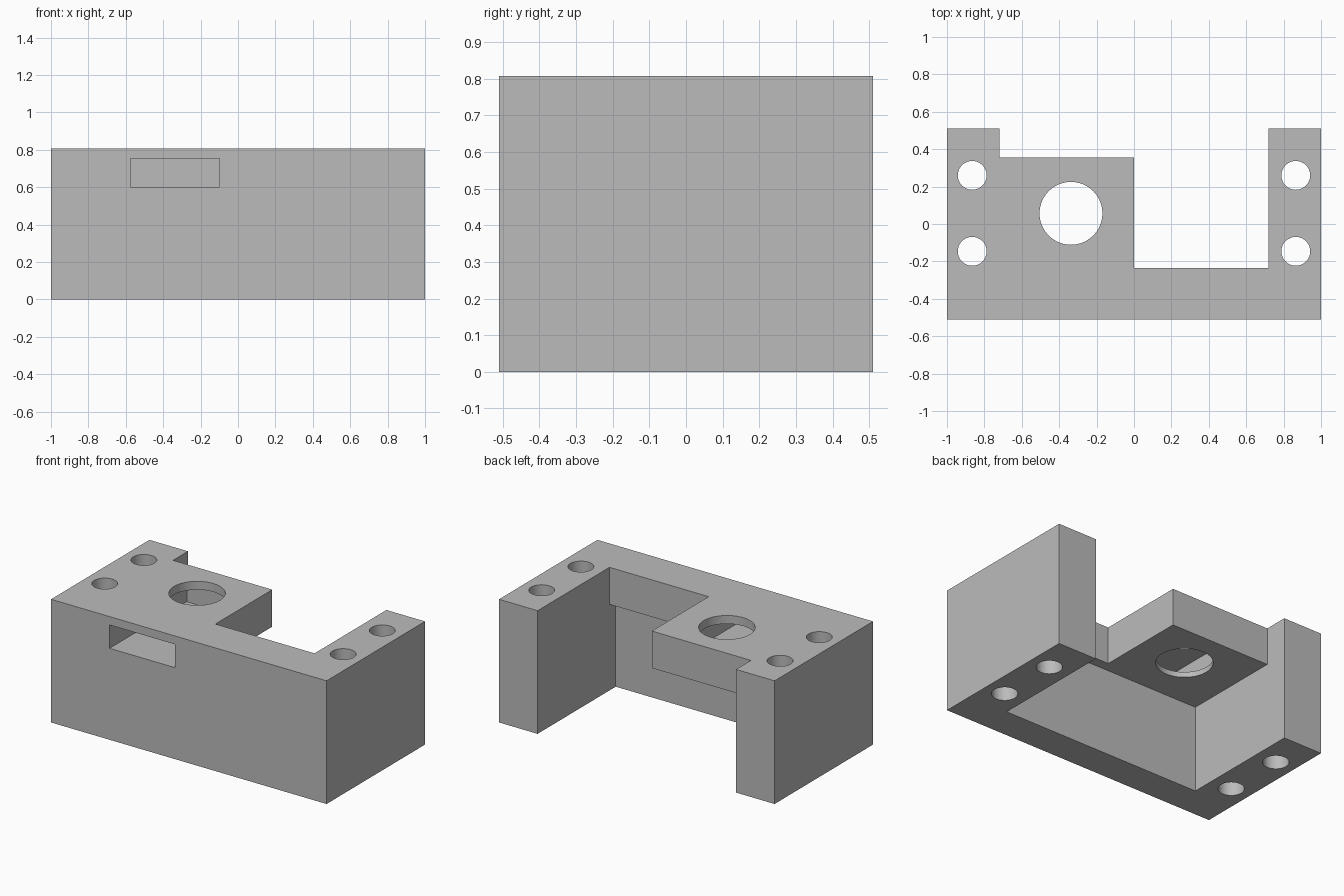
import bpy
import math
from mathutils import Vector

cube = bpy.data.objects.get("Cube")
if cube:
    bpy.data.objects.remove(cube, do_unlink=True)

grey = bpy.data.materials.new("plain grey")
grey.use_nodes = True
COLOUR = (0.5, 0.5, 0.5, 1)
grey.diffuse_color = COLOUR
grey.node_tree.nodes["Principled BSDF"].inputs["Base Color"].default_value = COLOUR

DEPTH, TOP = 0.51, 0.808    # half depth and height of the block
INNER = 0.72                # inside face of the side walls
SHELF = 0.565               # underside of the shelf
BEYOND = 0.8                # past the outer faces, for clean cuts


def box(name, low, high):
    low, high = Vector(low), Vector(high)
    bpy.ops.mesh.primitive_cube_add(size=1, location=(low + high) / 2)
    ob = bpy.context.object
    ob.name = name
    ob.scale = high - low
    bpy.ops.object.transform_apply(location=True, scale=True)
    ob.data.materials.append(grey)
    return ob


def rod(name, x, y, radius):
    bpy.ops.mesh.primitive_cylinder_add(
        vertices=64, radius=radius, depth=2, location=(x, y, TOP / 2))
    ob = bpy.context.object
    ob.name = name
    ob.data.materials.append(grey)
    return ob


def cut(target, cutter):
    mod = target.modifiers.new(cutter.name, "BOOLEAN")
    mod.operation = "DIFFERENCE"
    mod.solver = "EXACT"
    mod.object = cutter
    cutter.hide_render = True
    bpy.context.view_layer.objects.active = target
    bpy.ops.object.modifier_apply(modifier=mod.name)
    bpy.data.objects.remove(cutter, do_unlink=True)


# Solid block
bracket = box("mounting_bracket", (-1, -DEPTH, 0), (1, DEPTH, TOP))

# Cavity under the shelf, open to the back and below
cut(bracket, box("cavity", (-INNER, -0.3, -0.2), (INNER, BEYOND, SHELF)))

# Cutaways that leave the shelf and the front lip
cut(bracket, box("left_cutaway", (0, -0.235, 0.4), (INNER, BEYOND, 1)))
cut(bracket, box("shelf_back_cutaway", (-INNER, 0.355, 0.4), (0.1, BEYOND, 1)))

# Slot from the front into the shelf, crossing the large hole
cut(bracket, box("nut_slot", (-0.575, -BEYOND, 0.6), (-0.1, 0.29, 0.753)))
cut(bracket, rod("large_hole", -0.337, 0.057, 0.168))

# Bolt holes through the side walls
for x in (-0.865, 0.865):
    for y in (-0.146, 0.26):
        cut(bracket, rod("bolt_hole", x, y, 0.077))

# Smooth hole walls, crisp edges
bpy.ops.object.select_all(action="DESELECT")
bracket.select_set(True)
bpy.context.view_layer.objects.active = bracket
bpy.ops.object.shade_smooth_by_angle(angle=math.radians(30))
